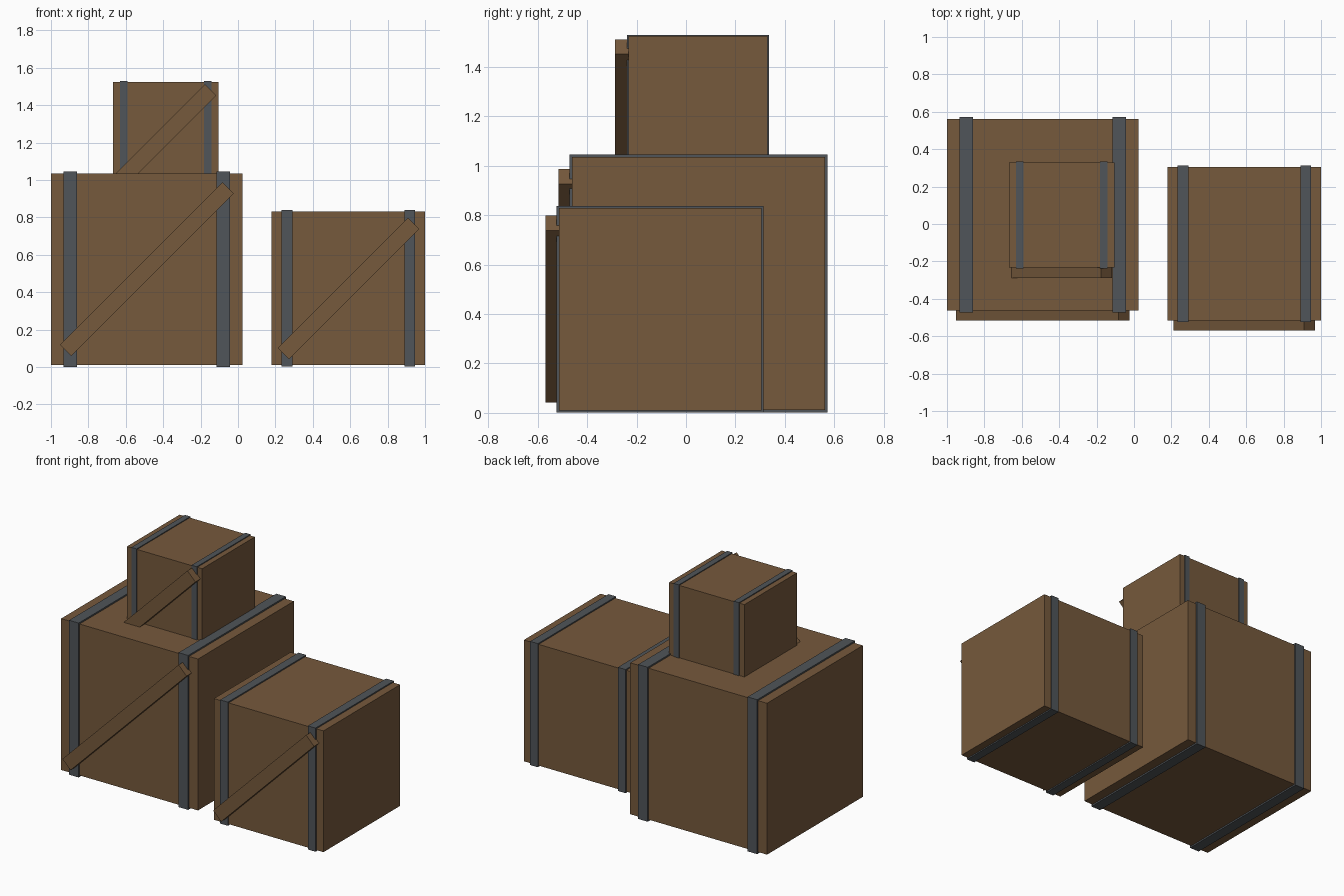
import bpy
import math

cube = bpy.data.objects.get("Cube")
if cube:
    bpy.data.objects.remove(cube, do_unlink=True)


def make_material(name, rgb):
    mat = bpy.data.materials.new(name)
    mat.use_nodes = True
    mat.diffuse_color = (*rgb, 1)
    bsdf = mat.node_tree.nodes["Principled BSDF"]
    bsdf.inputs["Base Color"].default_value = (*rgb, 1)
    bsdf.inputs["Roughness"].default_value = 0.8
    return mat


wood = make_material("brown wood", (0.18, 0.10, 0.045))
iron = make_material("grey iron", (0.08, 0.09, 0.10))


def box(name, centre, size, mat, tilt=0):
    bpy.ops.mesh.primitive_cube_add(size=1, location=centre, rotation=(0, tilt, 0))
    obj = bpy.context.object
    obj.name = name
    obj.scale = size
    bpy.ops.object.transform_apply(location=False, rotation=False, scale=True)
    obj.data.materials.append(mat)
    return obj


def crate(name, centre, size):
    x, y, z = centre
    # Wooden body
    box(name + "_body", centre, (size, size, size), wood)
    # Iron bands wrapping the body near each side
    for side, sign in (("left", 1), ("right", -1)):
        box(f"{name}_{side}_band", (x + sign * size * 0.4, y, z),
            (size * 0.07, size * 1.02, size * 1.02), iron)
    # Diagonal plank across the front
    box(name + "_diagonal_plank", (x, y - size / 2 - 0.027, z),
        (size * 1.2, 0.054, 0.085), wood, -math.pi / 4)


crate("large_crate", (-0.488, 0.05, 0.523), 1.024)
crate("medium_crate", (0.59, -0.105, 0.42), 0.82)
crate("small_crate", (-0.386, 0.048, 1.243), 0.563)
